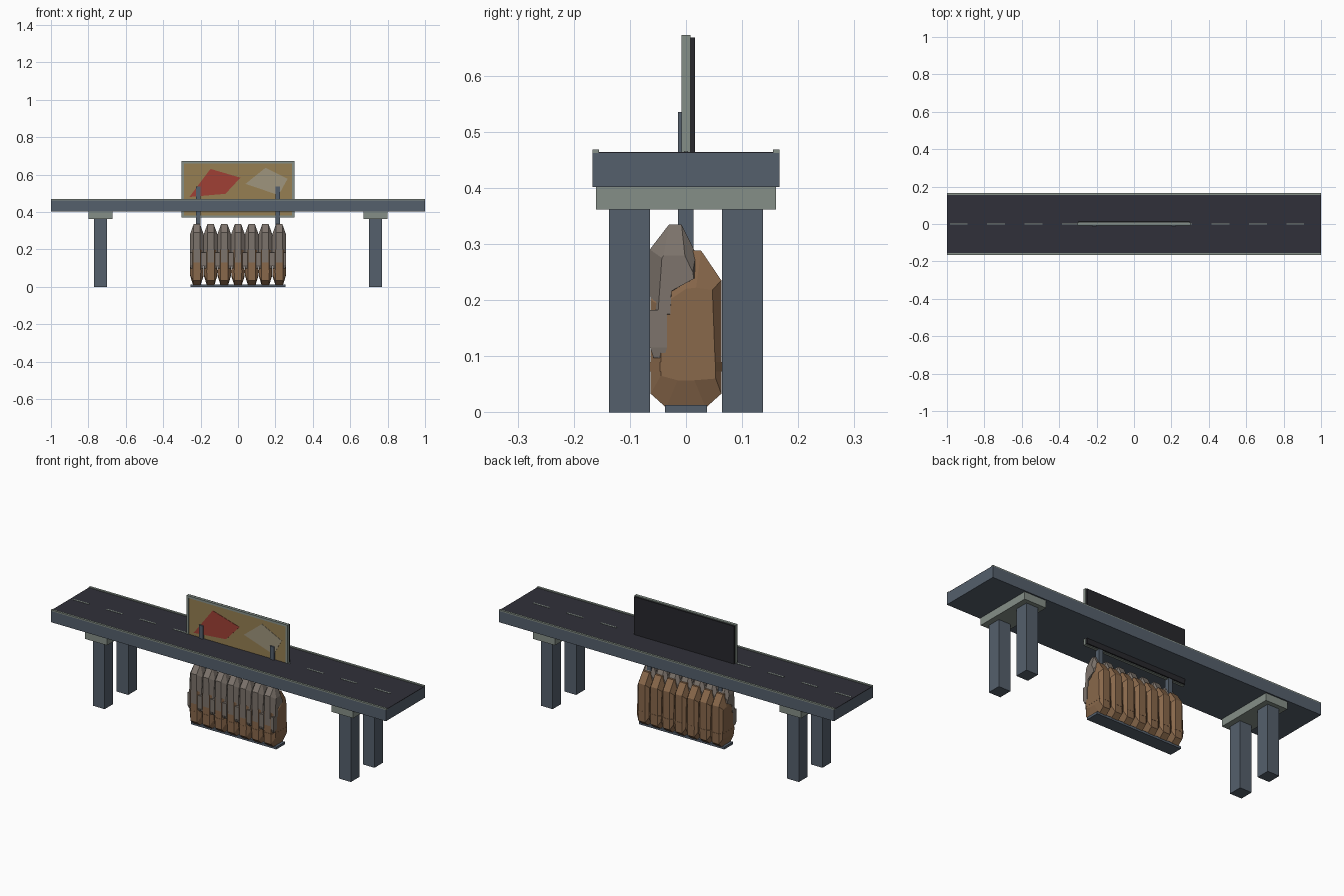
import bpy, bmesh
from mathutils import Vector

cube = bpy.data.objects.get("Cube")
if cube:
    bpy.data.objects.remove(cube, do_unlink=True)


def material(name, r, g, b):
    m = bpy.data.materials.new(name)
    m.use_nodes = True
    m.diffuse_color = (r, g, b, 1)
    bsdf = next(n for n in m.node_tree.nodes if n.type == 'BSDF_PRINCIPLED')
    bsdf.inputs["Base Color"].default_value = (r, g, b, 1)
    return m


slate = material("slate concrete", .09, .115, .15)
pale = material("pale concrete", .235, .275, .245)
asphalt = material("asphalt", .03, .03, .041)
dark = material("dark backing", .021, .021, .026)
tan = material("tan panel", .305, .212, .084)
red = material("faded red", .35, .051, .036)
cream = material("cream patch", .347, .3, .205)
brown = material("brown hide", .25, .138, .07)
grey = material("warm grey", .205, .174, .15)


def finish(name, bm, mat):
    bmesh.ops.recalc_face_normals(bm, faces=bm.faces)
    mesh = bpy.data.meshes.new(name)
    bm.to_mesh(mesh)
    bm.free()
    mesh.materials.append(mat)
    obj = bpy.data.objects.new(name, mesh)
    bpy.context.collection.objects.link(obj)
    return obj


def box(name, mat, x, y, z):
    """Box from (low, high) spans on each axis."""
    bm = bmesh.new()
    bmesh.ops.create_cube(bm, size=1)
    for v in bm.verts:
        v.co = Vector([(a + b) / 2 + c * (b - a) for (a, b), c in zip((x, y, z), v.co)])
    return finish(name, bm, mat)


def loft(name, mat, rings):
    """Skin between matching rings of points, with both ends capped."""
    bm = bmesh.new()
    loops = [[bm.verts.new(p) for p in ring] for ring in rings]
    for a, b in zip(loops, loops[1:]):
        for i in range(len(a)):
            j = (i + 1) % len(a)
            bm.faces.new((a[i], a[j], b[j], b[i]))
    bm.faces.new(loops[0])
    bm.faces.new(loops[-1])
    return finish(name, bm, mat)


def pillow(name, mat, outline, inset, inner, outer):
    """Side profile with chamfered flanks."""
    rows = ((-outer, inset), (-inner, outline), (inner, outline), (outer, inset))
    return loft(name, mat, [[(x, y, z) for y, z in prof] for x, prof in rows])


def plate(name, mat, points, y):
    return loft(name, mat, [[(x, d, z) for x, z in points] for d in (y, y + .002)])


# Bridge deck, road surface, curbs and lane dashes
box("deck", slate, (-1, 1), (-.167, .167), (.401, .462))
box("road_surface", asphalt, (-1, 1), (-.156, .156), (.46, .464))
for s, side in ((-1, "front"), (1, "back")):
    box(side + "_curb", pale, (-1, 1), sorted((s * .155, s * .167)), (.461, .468))
for i in range(10):
    x = -.985 + .2 * i
    box("lane_dash", pale, (x, x + .095), (-.004, .004), (.463, .4655))

# Piers
for s, side in ((1, "left"), (-1, "right")):
    box(side + "_pier_cap", pale, sorted((s * .67, s * .8)), (-.16, .16), (.361, .402))
    for t, end in ((-1, "front"), (1, "back")):
        box(f"{side}_{end}_column", slate, sorted((s * .7, s * .77)),
            sorted((t * .064, t * .137)), (0, .362))

# Billboard with frame, backing and painted shapes
box("billboard_panel", tan, (-.29, .29), (-.005, .006), (.38, .66))
box("billboard_backing", dark, (-.298, .298), (.006, .016), (.373, .668))
for z in (.37, .66):
    box("frame_rail", pale, (-.302, .302), (-.008, .008), (z, z + .012))
for x in (-.302, .29):
    box("frame_stile", pale, (x, x + .012), (-.008, .008), (.37, .672))
plate("red_shape", red, [(-.26, .48), (-.147, .63), (.013, .583), (-.067, .497)], -.0068)
plate("cream_shape", cream, [(.04, .55), (.147, .636), (.265, .577), (.217, .49)], -.0068)

# Hanging posts and base rail
for s, side in ((1, "left"), (-1, "right")):
    box(side + "_post", slate, sorted((s * .2, s * .224)), (-.014, .013), (.005, .535))
box("base_rail", slate, (-.255, .255), (-.037, .037), (0, .013))

# One seated figure: faceted body, belt, hood and two hanging arms
body = pillow("body", brown,
              [(-.035, .008), (-.063, .033), (-.063, .2), (.012, .288),
               (.027, .288), (.063, .235), (.063, .033), (.035, .008)],
              [(-.015, .057), (-.045, .065), (-.045, .19), (0, .22),
               (.018, .222), (.047, .218), (.053, .06), (.015, .057)], .02, .0355)
belt = pillow("belt", brown,
              [(-.064, .073), (-.064, .09), (.064, .09), (.064, .073)],
              [(-.046, .073), (-.046, .09), (.053, .09), (.053, .073)], .021, .0362)
hood = pillow("hood", grey,
              [(-.063, .13), (-.0645, .29), (-.03, .335), (-.008, .335),
               (.018, .283), (.018, .24), (-.025, .215), (-.03, .17)],
              [(-.05, .175), (-.043, .275), (-.04, .279), (-.002, .279),
               (.012, .25), (.014, .238), (-.026, .216), (-.028, .175)], .017, .037)
parts = [body, belt, hood]
for s, side in ((1, "left"), (-1, "right")):
    arm = [(.037, -.064, -.034, .182), (.037, -.064, -.034, .115), (.034, -.058, -.039, .097)]
    parts.append(loft(side + "_arm", grey, [
        [(s * .023, a, z), (s * x, a, z), (s * x, b, z), (s * .023, b, z)]
        for x, a, b, z in arm]))

# Row of seven figures
for i in range(-3, 4):
    for part in parts:
        obj = part if i == 0 else part.copy()
        obj.location.x = i * .0733
        if i:
            bpy.context.collection.objects.link(obj)
